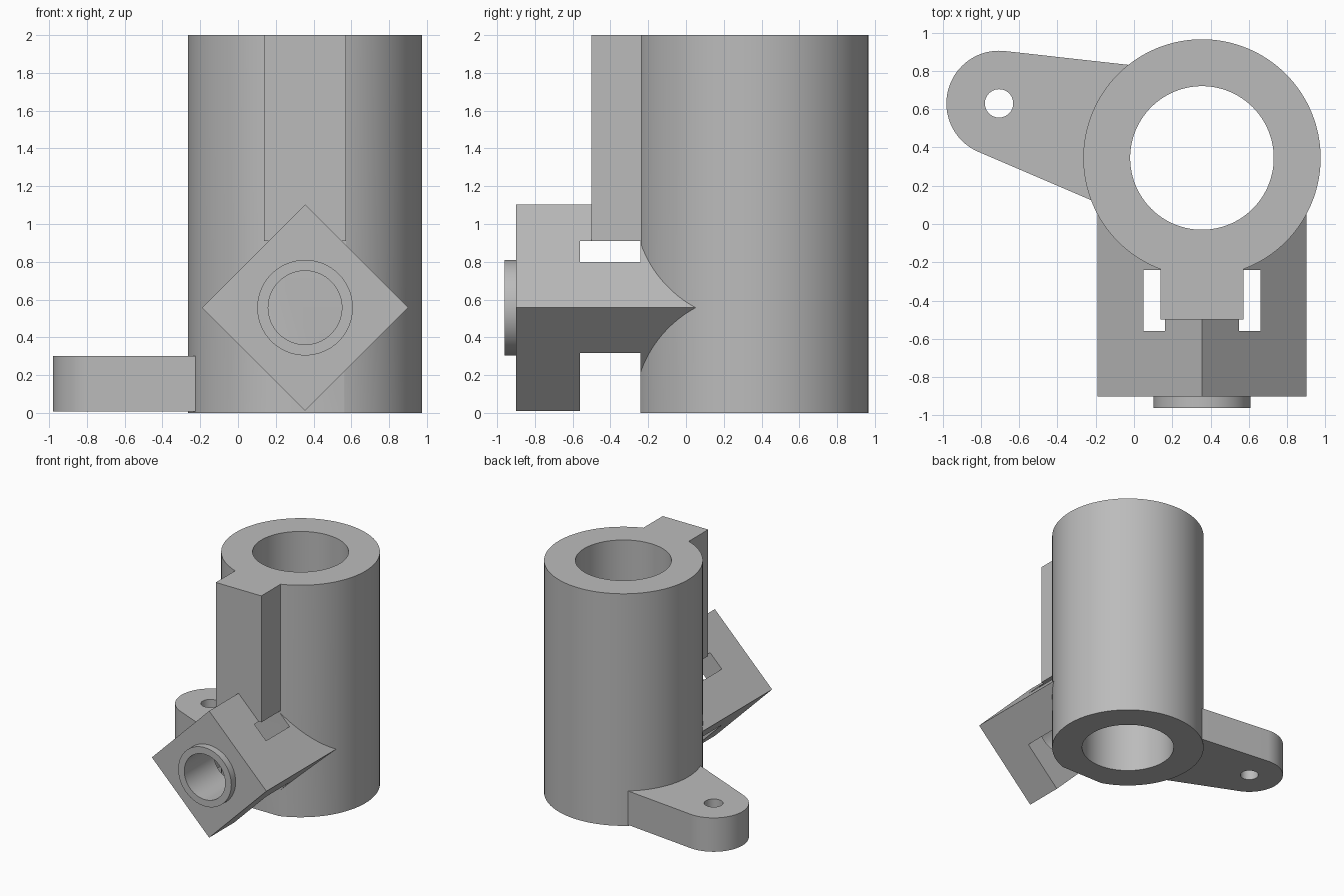
import bpy, bmesh
from math import cos, sin, radians

cube = bpy.data.objects.get("Cube")
if cube:
    bpy.data.objects.remove(cube, do_unlink=True)

grey = bpy.data.materials.new("plain grey")
grey.use_nodes = True
colour = (0.5, 0.5, 0.5, 1)
grey.diffuse_color = colour
grey.node_tree.nodes["Principled BSDF"].inputs["Base Color"].default_value = colour


def arc(centre, radius, start=0, end=360, steps=128):
    """Points along an arc; a full circle leaves out the repeated last point."""
    count = steps if end - start == 360 else steps + 1
    angles = [radians(start + (end - start) * i / steps) for i in range(count)]
    return [(centre[0] + radius * cos(a), centre[1] + radius * sin(a)) for a in angles]


def rect(x0, x1, y0, y1):
    return [(x0, y0), (x1, y0), (x1, y1), (x0, y1)]


def prism(name, profile, low, high, axis="z"):
    """Extrude a flat profile along z (profile in x, y) or y (profile in x, z)."""
    bm = bmesh.new()
    place = (lambda u, v, w: (u, v, w)) if axis == "z" else (lambda u, v, w: (u, w, v))
    face = bm.faces.new([bm.verts.new(place(u, v, low)) for u, v in profile])
    new = bmesh.ops.extrude_face_region(bm, geom=[face])["geom"]
    bmesh.ops.translate(bm, vec=place(0, 0, high - low),
                        verts=[g for g in new if isinstance(g, bmesh.types.BMVert)])
    bmesh.ops.recalc_face_normals(bm, faces=bm.faces)
    mesh = bpy.data.meshes.new(name)
    bm.to_mesh(mesh)
    bm.free()
    mesh.materials.append(grey)
    obj = bpy.data.objects.new(name, mesh)
    bpy.context.collection.objects.link(obj)
    return obj


def combine(target, tool, operation):
    """Apply a boolean and discard the tool."""
    tool.hide_render = True
    mod = target.modifiers.new(tool.name, "BOOLEAN")
    mod.object, mod.operation, mod.solver = tool, operation, "EXACT"
    bpy.context.view_layer.objects.active = target
    bpy.ops.object.modifier_apply(modifier=mod.name)
    bpy.data.objects.remove(tool, do_unlink=True)


tube_centre = (0.355, 0.345)
port_centre = (0.355, 0.557)
ear_centre = (-0.705, 0.63)

# Upright tube, still solid
body = prism("bracket_body", arc(tube_centre, 0.62), 0, 2)

# Tapered mounting ear with a rounded end
ear = arc(ear_centre, 0.275, 83.6, 246.6, 48) + [(-0.15, 0.093), (0, 0.828)]
# Square block standing on its corner, and the round collar on its face
diamond = arc(port_centre, 0.546, steps=4)
for part in (
    prism("mounting_ear", ear, 0.008, 0.3),
    prism("front_rib", rect(0.138, 0.572, -0.5, 0.1), 0.5, 2),
    prism("diamond_block", diamond, -0.9, 0.3, "y"),
    prism("port_collar", arc(port_centre, 0.253, steps=96), -0.96, -0.8, "y"),
):
    combine(body, part, "UNION")

# Slot behind the block, then the three round holes
for cutter in (
    prism("slot_cutter", rect(0.05, 0.66, -0.56, -0.24), -0.2, 0.91),
    prism("bore_cutter", arc(tube_centre, 0.375), -0.2, 2.2),
    prism("ear_hole_cutter", arc(ear_centre, 0.074, steps=48), -0.2, 0.5),
    prism("port_cutter", arc(port_centre, 0.195, steps=96), -1.1, -0.4, "y"),
):
    combine(body, cutter, "DIFFERENCE")

# Smooth round walls, sharp edges
bpy.ops.object.select_all(action="DESELECT")
body.select_set(True)
bpy.context.view_layer.objects.active = body
bpy.ops.object.shade_smooth_by_angle(angle=radians(25))
